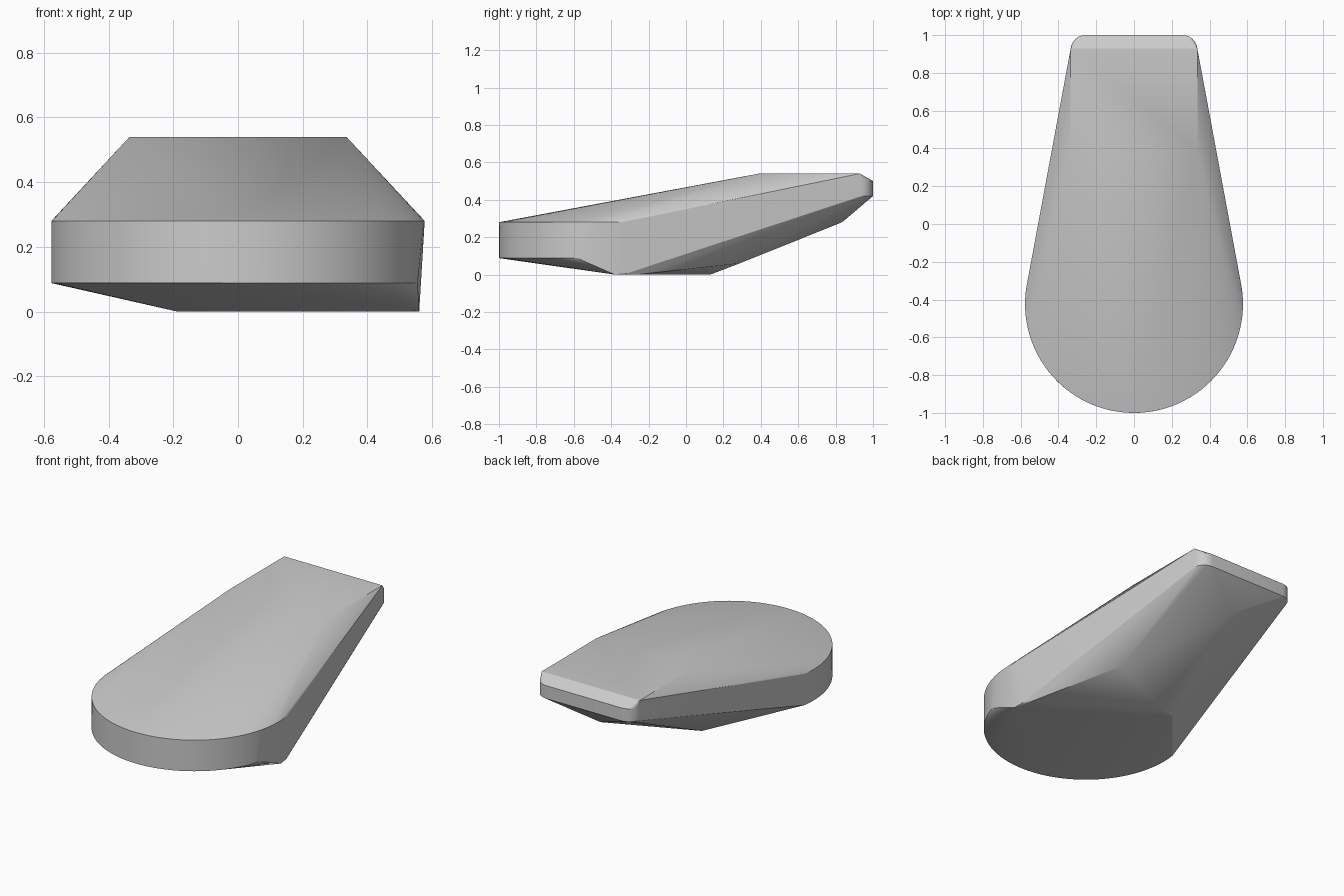
import bpy, bmesh
from math import sin, cos, pi, radians

if "Cube" in bpy.data.objects:
    bpy.data.objects.remove(bpy.data.objects["Cube"])

CY, R = -0.423, 0.577   # centre and radius of the round front


def arc(cx, cy, r, z, a0, a1, n):
    """Points along a horizontal arc, angles in degrees."""
    return [(cx + r * cos(radians(a0 + (a1 - a0) * i / n)),
             cy + r * sin(radians(a0 + (a1 - a0) * i / n)), z)
            for i in range(n + 1)]


# Round front: upper rim, and lower rim that stops short where the keel begins
points = arc(0, CY, R, 0.28, -188, 8, 56)
points += arc(0, CY, R, 0.088, -188, -16, 48)

# Raised flat at the back
for s in (-1, 1):
    points += [(s * 0.335, 0.39, 0.54), (s * 0.335, 0.93, 0.54)]
    # Rounded corners of the narrow end
    a0, a1 = (10, 90) if s > 0 else (170, 90)
    for z in (0.42, 0.50):
        points += arc(s * 0.258, 0.923, 0.077, z, a0, a1, 6)

# Off-centre keel underneath
points += [(0.56, -0.38, 0.0), (0.555, -0.32, 0.005), (0.53, -0.26, 0.0),
           (-0.08, 0.13, 0.0), (-0.188, 0.113, 0.0),
           (0.33, 0.287, 0.06), (0.0, 0.835, 0.28)]

# Wrap all profiles in one tight skin
bm = bmesh.new()
for p in points:
    bm.verts.new(p)
bmesh.ops.convex_hull(bm, input=bm.verts[:])
bmesh.ops.delete(bm, geom=[v for v in bm.verts if not v.link_faces], context='VERTS')
bmesh.ops.dissolve_limit(bm, angle_limit=radians(0.3), verts=bm.verts[:], edges=bm.edges[:])
bmesh.ops.recalc_face_normals(bm, faces=bm.faces[:])

mesh = bpy.data.meshes.new("tapered_body")
bm.to_mesh(mesh)
bm.free()
body = bpy.data.objects.new("tapered_body", mesh)
bpy.context.collection.objects.link(body)
bpy.context.view_layer.objects.active = body
body.select_set(True)
bpy.ops.object.shade_smooth_by_angle(angle=radians(15))
